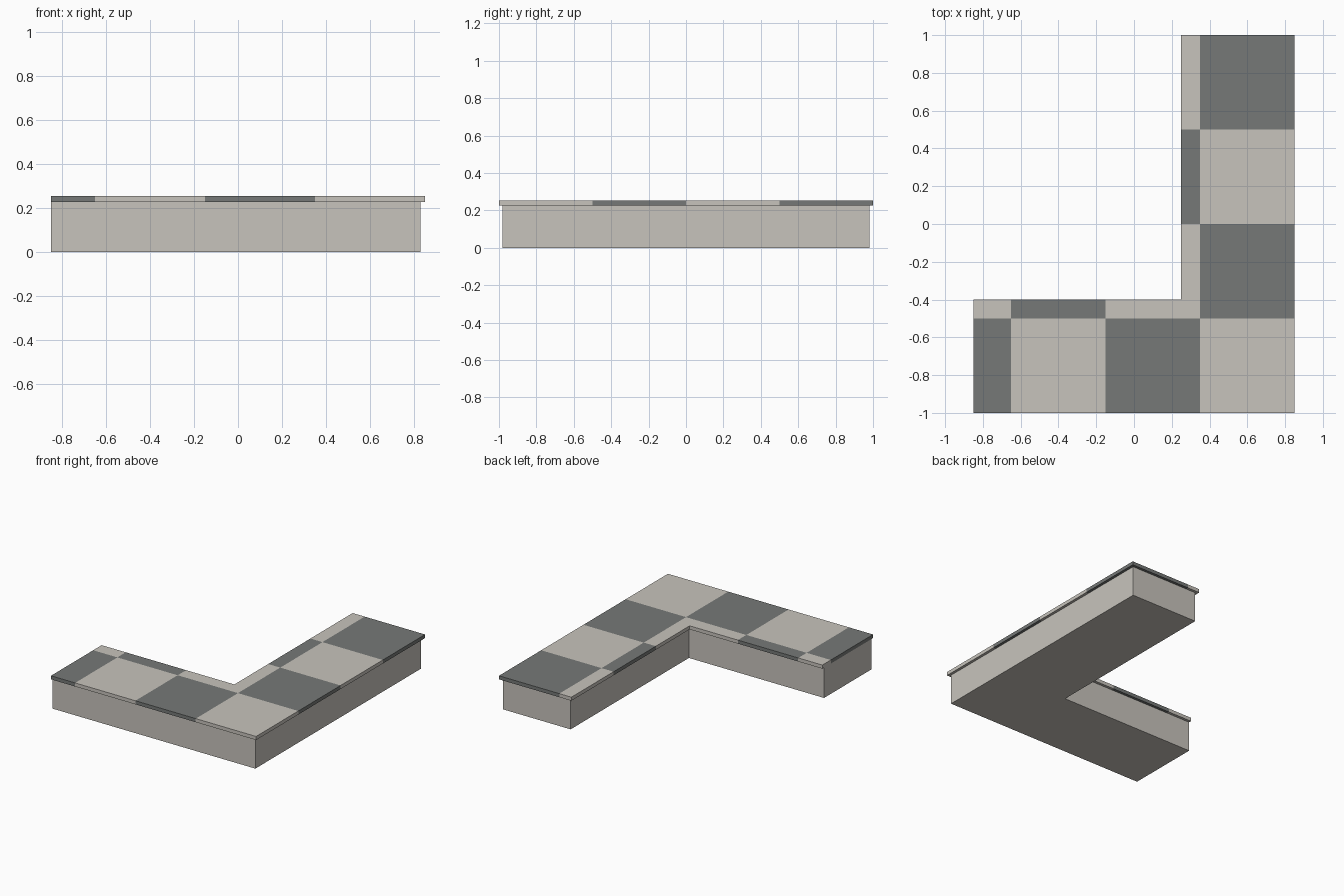
import bpy, bmesh, math
from mathutils import Vector

cube = bpy.data.objects.get("Cube")
if cube:
    bpy.data.objects.remove(cube, do_unlink=True)


def make_material(name, color):
    mat = bpy.data.materials.new(name)
    mat.use_nodes = True
    mat.diffuse_color = color
    mat.node_tree.nodes["Principled BSDF"].inputs["Base Color"].default_value = color
    return mat


light = make_material("pale_stone", (0.575, 0.55, 0.505, 1))
dark = make_material("grey_stone", (0.18, 0.19, 0.185, 1))

TILE = 0.5
GRID_X, GRID_Y = 0.35, -0.5      # a tile corner that the checker is aligned to
LEFT_END = -0.85                 # both layers end flush here


def l_prism(inset, z0, z1):
    """L-shaped block, inset from the slab outline on all sides but the flush end."""
    right, front, back = 0.85 - inset, -1 + inset, 1 - inset
    inner_x, inner_y = 0.25 + inset, -0.4 - inset
    outline = [(LEFT_END, front), (right, front), (right, back),
               (inner_x, back), (inner_x, inner_y), (LEFT_END, inner_y)]
    bm = bmesh.new()
    face = bm.faces.new([bm.verts.new((x, y, z0)) for x, y in outline])
    top = bmesh.ops.extrude_face_region(bm, geom=[face])
    verts = [g for g in top["geom"] if isinstance(g, bmesh.types.BMVert)]
    bmesh.ops.translate(bm, verts=verts, vec=(0, 0, z1 - z0))
    bmesh.ops.recalc_face_normals(bm, faces=bm.faces)
    return bm


def finish(bm, name, materials):
    mesh = bpy.data.meshes.new(name)
    bm.to_mesh(mesh)
    bm.free()
    for mat in materials:
        mesh.materials.append(mat)
    obj = bpy.data.objects.new(name, mesh)
    bpy.context.collection.objects.link(obj)
    return obj


# Solid base under the overhanging slab
finish(l_prism(0.02, 0, 0.227), "base", [light])

# Paved top slab, cut along the tile lines
slab = l_prism(0, 0.227, 0.254)
for i in range(-2, 3):
    for origin, normal in (((GRID_X + i * TILE, 0, 0), (1, 0, 0)),
                           ((0, GRID_Y + i * TILE, 0), (0, 1, 0))):
        geom = slab.verts[:] + slab.edges[:] + slab.faces[:]
        bmesh.ops.bisect_plane(slab, geom=geom, dist=1e-5,
                               plane_co=origin, plane_no=normal)

# Checker colours, including the slab edges
slab.normal_update()
for face in slab.faces:
    p = face.calc_center_median() - face.normal * 0.01
    column = math.floor((p.x - GRID_X) / TILE)
    row = math.floor((p.y - GRID_Y) / TILE)
    face.material_index = 1 if (column + row) % 2 == 0 else 0
finish(slab, "checkered_slab", [light, dark])
